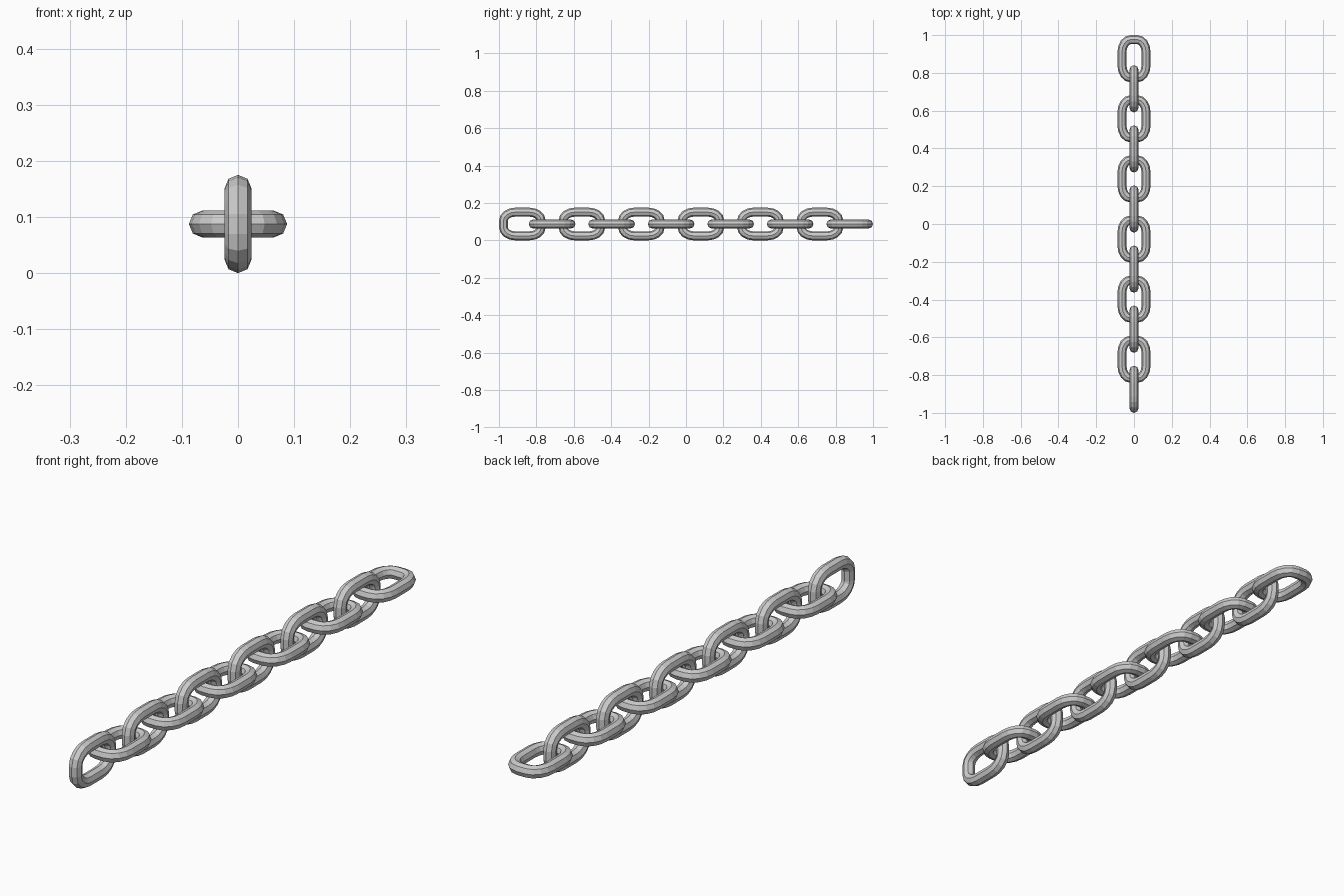
import bpy
import bmesh
from math import cos, sin, pi
from mathutils import Vector

if "Cube" in bpy.data.objects:
    bpy.data.objects.remove(bpy.data.objects["Cube"])

LINKS = 12
LENGTH = 0.25
HALF_WIDTH = 0.0875
TUBE = 0.024          # radius of the bar
SIDES = 8             # sides of the bar
STEPS = 4             # segments per corner
FLAT = 0.018          # half of the straight part at each end
BEND = 0.064          # corner length along the link

steel = bpy.data.materials.new("light grey steel")
steel.use_nodes = True
colour = (0.6, 0.6, 0.6, 1)
steel.diffuse_color = colour
steel.node_tree.nodes["Principled BSDF"].inputs["Base Color"].default_value = colour


def link_path():
    """Centre line of one link as (point, outward direction) pairs."""
    half_u = HALF_WIDTH - TUBE
    half_v = LENGTH / 2 - TUBE
    bend_u = half_u - FLAT
    path = []
    for su, sv in ((1, 1), (-1, 1), (-1, -1), (1, -1)):
        corner = []
        for i in range(STEPS + 1):
            a = pi / 2 * i / STEPS
            point = Vector((su * (FLAT + bend_u * cos(a)),
                            sv * (half_v - BEND + BEND * sin(a)), 0))
            out = Vector((su * cos(a) / bend_u, sv * sin(a) / BEND, 0))
            corner.append((point, out.normalized()))
        path += corner if su == sv else corner[::-1]
    return path


# One link mesh: an eight-sided bar swept round the path
bm = bmesh.new()
rings = []
for point, out in link_path():
    ring = []
    for k in range(SIDES):
        a = 2 * pi * k / SIDES
        ring.append(bm.verts.new(point + out * TUBE * cos(a)
                                 + Vector((0, 0, TUBE * sin(a)))))
    rings.append(ring)
for i, ring in enumerate(rings):
    after = rings[(i + 1) % len(rings)]
    for k in range(SIDES):
        n = (k + 1) % SIDES
        bm.faces.new((ring[k], after[k], after[n], ring[n]))
bmesh.ops.recalc_face_normals(bm, faces=bm.faces)
mesh = bpy.data.meshes.new("chain_link")
bm.to_mesh(mesh)
bm.free()
mesh.materials.append(steel)

# Links alternate between upright and lying flat
pitch = (2 - LENGTH) / (LINKS - 1)
for i in range(LINKS):
    upright = i % 2 == 0
    name = "upright_link" if upright else "flat_link"
    link = bpy.data.objects.new(f"{name}_{i // 2 + 1}", mesh)
    link.location = (0, -1 + LENGTH / 2 + i * pitch, HALF_WIDTH)
    link.rotation_euler.y = pi / 2 if upright else 0
    bpy.context.collection.objects.link(link)
